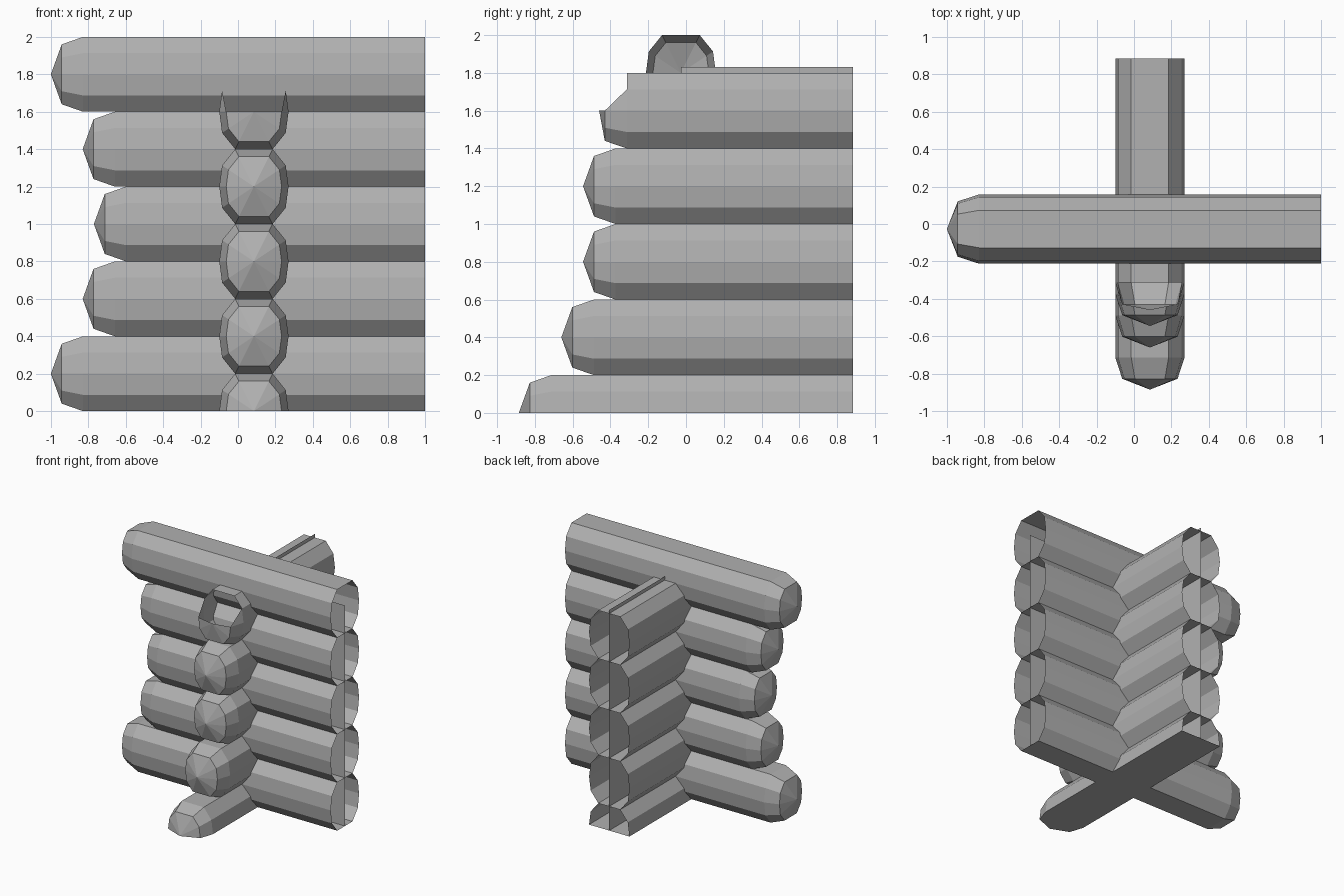
import bpy, bmesh

if "Cube" in bpy.data.objects:
    bpy.data.objects.remove(bpy.data.objects["Cube"])

# ten-sided log cross-section (sideways, up)
PROFILE = [(.185, 0), (.17, .113), (.1, .2), (-.1, .2), (-.17, .113),
           (-.185, 0), (-.17, -.113), (-.1, -.2), (.1, -.2), (.17, -.113)]
CX, CY = .085, -.027   # centre lines of the two walls

# dark grey timber
timber = bpy.data.materials.new("timber")
timber.diffuse_color = (.44, .44, .44, 1)
timber.use_nodes = True
timber.node_tree.nodes["Principled BSDF"].inputs["Base Color"].default_value = timber.diffuse_color


def finish(name, bm):
    bmesh.ops.recalc_face_normals(bm, faces=bm.faces[:])
    me = bpy.data.meshes.new(name)
    bm.to_mesh(me)
    bm.free()
    me.materials.append(timber)
    ob = bpy.data.objects.new(name, me)
    bpy.context.collection.objects.link(ob)
    return ob


def log(name, axis, z, tip, end, profile=PROFILE, cap=(.058, .172), broken=False):
    """Hollow log: pointed bevelled tip, open far end."""
    def place(s, u, v):
        return (s, CY + u, z + v) if axis == 'x' else (CX + u, s, z + v)

    bm = bmesh.new()
    n = len(profile)
    rings = []
    for s, k in ((tip + cap[0], .8), (tip + cap[1], 1), (end, 1)):
        rings.append([bm.verts.new(place(s, u * k, v * k)) for u, v in profile])
    inner, full, far = rings
    point = bm.verts.new(place(tip, 0, 0))
    for i in range(n):
        j = (i + 1) % n
        bm.faces.new((full[i], full[j], far[j], far[i]))
        # a broken log has lost the upper half of its tip
        if broken and max(profile[i][1], profile[j][1]) > 0:
            continue
        bm.faces.new((inner[i], inner[j], full[j], full[i]))
        bm.faces.new((point, inner[j], inner[i]))
    if broken:
        bm.faces.new((full[0], full[1], inner[0]))
        bm.faces.new((full[5], full[4], inner[5]))
    return finish(name, bm)


# logs running along x
for i, tip in enumerate((-1, -.83, -.77, -.83, -1)):
    log(f"side_log_{i + 1}", 'x', .2 + .4 * i, tip, 1)

# logs running along y: half log on the ground, then full ones
log("cross_log_half", 'y', 0, -.885, .885, profile=PROFILE[:6])
for i, tip in enumerate((-.66, -.545, -.545)):
    log(f"cross_log_{i + 1}", 'y', .4 + .4 * i, tip, .885)
log("cross_log_top", 'y', 1.6, -.46, .885, cap=(.03, .147), broken=True)

# thin L-shaped wall sheet inside the logs
bm = bmesh.new()
path = [(1, CY), (CX, CY), (CX, .885)]
cols = [[bm.verts.new((x, y, z)) for z in (0, 1.83)] for x, y in path]
for a, b in zip(cols, cols[1:]):
    bm.faces.new((a[0], b[0], b[1], a[1]))
finish("inner_wall", bm)
